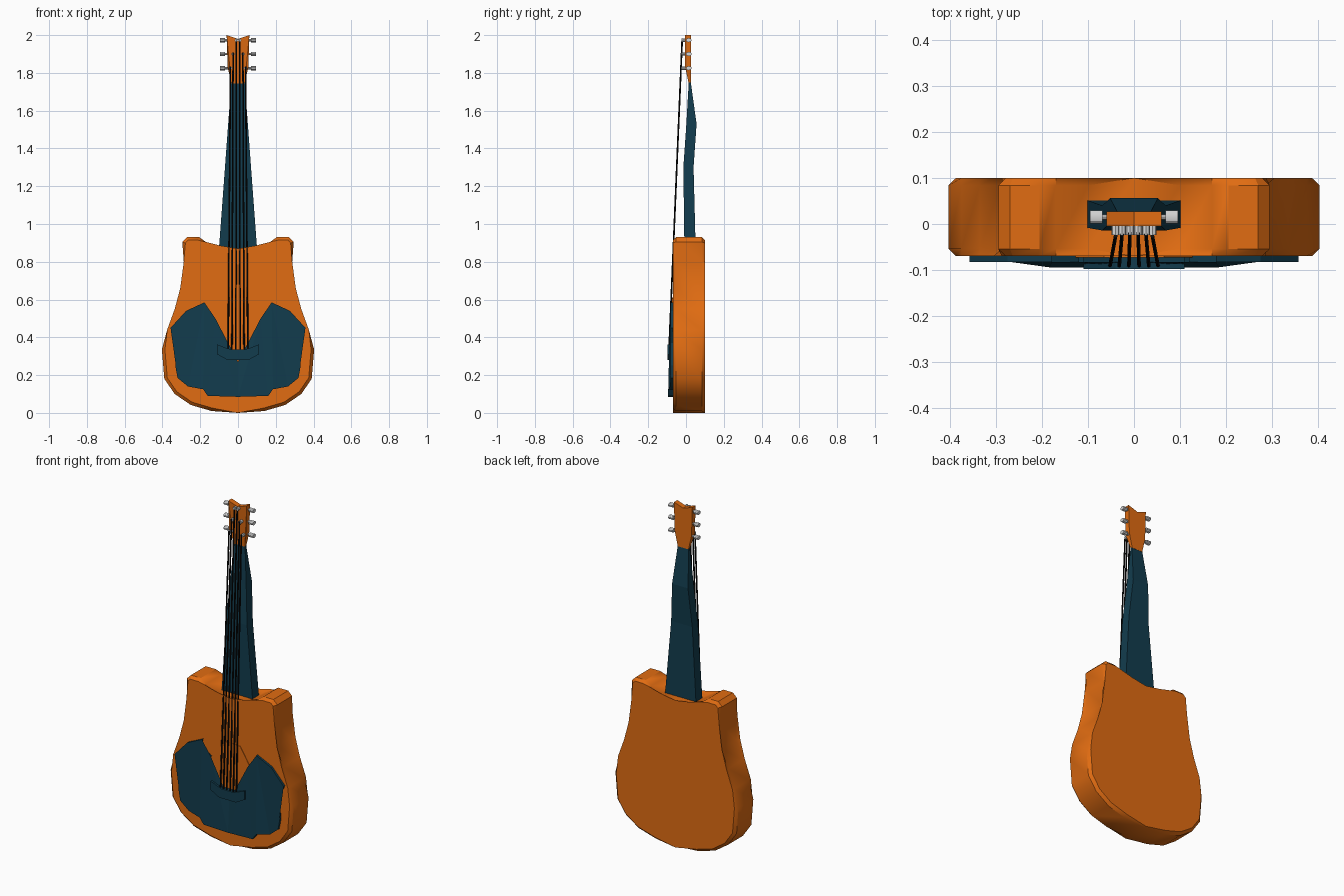
import bpy, bmesh, math
from mathutils import Vector

cube = bpy.data.objects.get("Cube")
if cube:
    bpy.data.objects.remove(cube, do_unlink=True)


def material(name, rgb, rough=0.6):
    m = bpy.data.materials.new(name)
    m.use_nodes = True
    m.diffuse_color = (*rgb, 1)
    bsdf = m.node_tree.nodes["Principled BSDF"]
    bsdf.inputs["Base Color"].default_value = (*rgb, 1)
    bsdf.inputs["Roughness"].default_value = rough
    return m


ORANGE = material("orange_wood", (0.75, 0.15, 0.006))
TEAL = material("dark_teal", (0.006, 0.045, 0.075))
SILVER = material("silver", (0.68, 0.68, 0.68))
BLACK = material("black_string", (0.004, 0.004, 0.004))


def finish(bm, name, mat, smooth=False):
    bmesh.ops.recalc_face_normals(bm, faces=bm.faces)
    me = bpy.data.meshes.new(name)
    bm.to_mesh(me)
    bm.free()
    me.materials.append(mat)
    ob = bpy.data.objects.new(name, me)
    bpy.context.collection.objects.link(ob)
    if smooth:
        bpy.ops.object.select_all(action="DESELECT")
        ob.select_set(True)
        bpy.context.view_layer.objects.active = ob
        bpy.ops.object.shade_smooth_by_angle(angle=math.radians(30))
    return ob


def mirrored(half):
    """Close a half outline (x, z) that runs between two centre points."""
    return half + [(-x, z) for x, z in reversed(half) if x > 0]


def prism(outline, front, back):
    """Extrude an outline along y; front may be a function of (x, z)."""
    bm = bmesh.new()
    depth = front if callable(front) else (lambda x, z: front)
    a = [bm.verts.new((x, depth(x, z), z)) for x, z in outline]
    b = [bm.verts.new((x, back, z)) for x, z in outline]
    caps = [bm.faces.new(a), bm.faces.new(b)]
    n = len(a)
    for i in range(n):
        j = (i + 1) % n
        bm.faces.new((a[i], a[j], b[j], b[i]))
    if callable(front):
        bmesh.ops.triangulate(bm, faces=caps[:1])
    return bm


def rod(bm, p, q, r, sides=8, flat=1.0):
    """Cylinder from p to q, optionally flattened in z."""
    p, q = Vector(p), Vector(q)
    d = q - p
    new = bmesh.ops.create_cone(bm, cap_ends=True, segments=sides, radius1=r,
                                radius2=r, depth=d.length)["verts"]
    rot = d.to_track_quat("Z", "Y")
    for v in new:
        c = rot @ v.co
        c.z *= flat
        v.co = c + (p + q) / 2


# Body with chamfered rims
body = prism(mirrored([
    (0, 0.87), (0.1, 0.87), (0.17, 0.905), (0.205, 0.93), (0.27, 0.93),
    (0.295, 0.905), (0.287, 0.8), (0.29, 0.655), (0.335, 0.55), (0.375, 0.44),
    (0.403, 0.335), (0.39, 0.18), (0.335, 0.1), (0.25, 0.042), (0.14, 0.01),
    (0, 0)]), -0.07, 0.1)
rims = [e for e in body.edges if abs(e.verts[0].co.y - e.verts[1].co.y) < 1e-4]
bmesh.ops.bevel(body, geom=rims, offset=0.016, segments=1, affect="EDGES")
finish(body, "body", ORANGE, smooth=True)

# Raised sound plate under the strings
finish(prism(mirrored([(0, 0.61), (0.065, 0.605), (0.13, 0.5), (0.105, 0.41),
                       (0.045, 0.36), (0, 0.36)]), -0.073, -0.066),
       "sound_plate", ORANGE)

# U-shaped guard, thicker along its lower middle
guard = mirrored([
    (0, 0.27), (0.17, 0.22), (0.155, 0.31), (0.17, 0.44), (0.12, 0.5),
    (0.19, 0.535), (0.178, 0.585), (0.275, 0.54), (0.357, 0.45), (0.32, 0.37),
    (0.332, 0.25), (0.32, 0.185), (0.265, 0.14), (0.185, 0.125), (0.16, 0.09),
    (0, 0.085)])
finish(prism(guard, lambda x, z: -0.094 if abs(x) < 0.2 and z < 0.2 else -0.083,
             -0.066), "guard", TEAL)

# Bridge
finish(prism(mirrored([(0, 0.335), (0.04, 0.335), (0.11, 0.362), (0.11, 0.31),
                       (0.055, 0.28), (0, 0.28)]), -0.098, -0.066),
       "bridge", TEAL)

# Neck lofted through (z, half width, front, back)
neck = bmesh.new()
rings = []
for z, w, f, b in [(0.84, 0.103, -0.008, 0.052), (1.3, 0.069, -0.014, 0.04),
                   (1.53, 0.052, 0.002, 0.056), (1.76, 0.035, 0.015, 0.024)]:
    rings.append([neck.verts.new(c) for c in
                  [(-w, f, z), (w, f, z), (w, b, z), (-w, b, z)]])
for lo, hi in zip(rings, rings[1:]):
    for i in range(4):
        j = (i + 1) % 4
        neck.faces.new((lo[i], lo[j], hi[j], hi[i]))
neck.faces.new(rings[0])
neck.faces.new(rings[-1])
finish(neck, "neck", TEAL)

# Headstock, thinning toward the neck
finish(prism(mirrored([(0, 1.98), (0.06, 2.0), (0.055, 1.83), (0.035, 1.745),
                       (0, 1.745)]),
             lambda x, z: 0.014 if z < 1.8 else -0.004, 0.027),
       "headstock", ORANGE)

# Tuning pegs, posts and strings in mirrored pairs
pegs, posts, strings = bmesh.new(), bmesh.new(), bmesh.new()
for z, top_x, low_x in [(1.825, 0.04, 0.052), (1.9, 0.026, 0.032),
                        (1.973, 0.009, 0.011)]:
    for s in (-1, 1):
        rod(pegs, (s * 0.05, 0.015, z), (s * 0.072, 0.015, z), 0.006)
        rod(pegs, (s * 0.068, 0.015, z), (s * 0.096, 0.015, z), 0.015, 10, 0.75)
        rod(posts, (s * top_x, 0.0, z), (s * top_x, -0.024, z), 0.009)
        top_y = -0.02 - 0.043 * (1.973 - z)
        rod(strings, (s * low_x, -0.09, 0.33), (s * top_x, top_y, z + 0.008),
            0.0045, 6)
finish(pegs, "tuning_pegs", SILVER, smooth=True)
finish(posts, "string_posts", SILVER, smooth=True)
finish(strings, "strings", BLACK)
